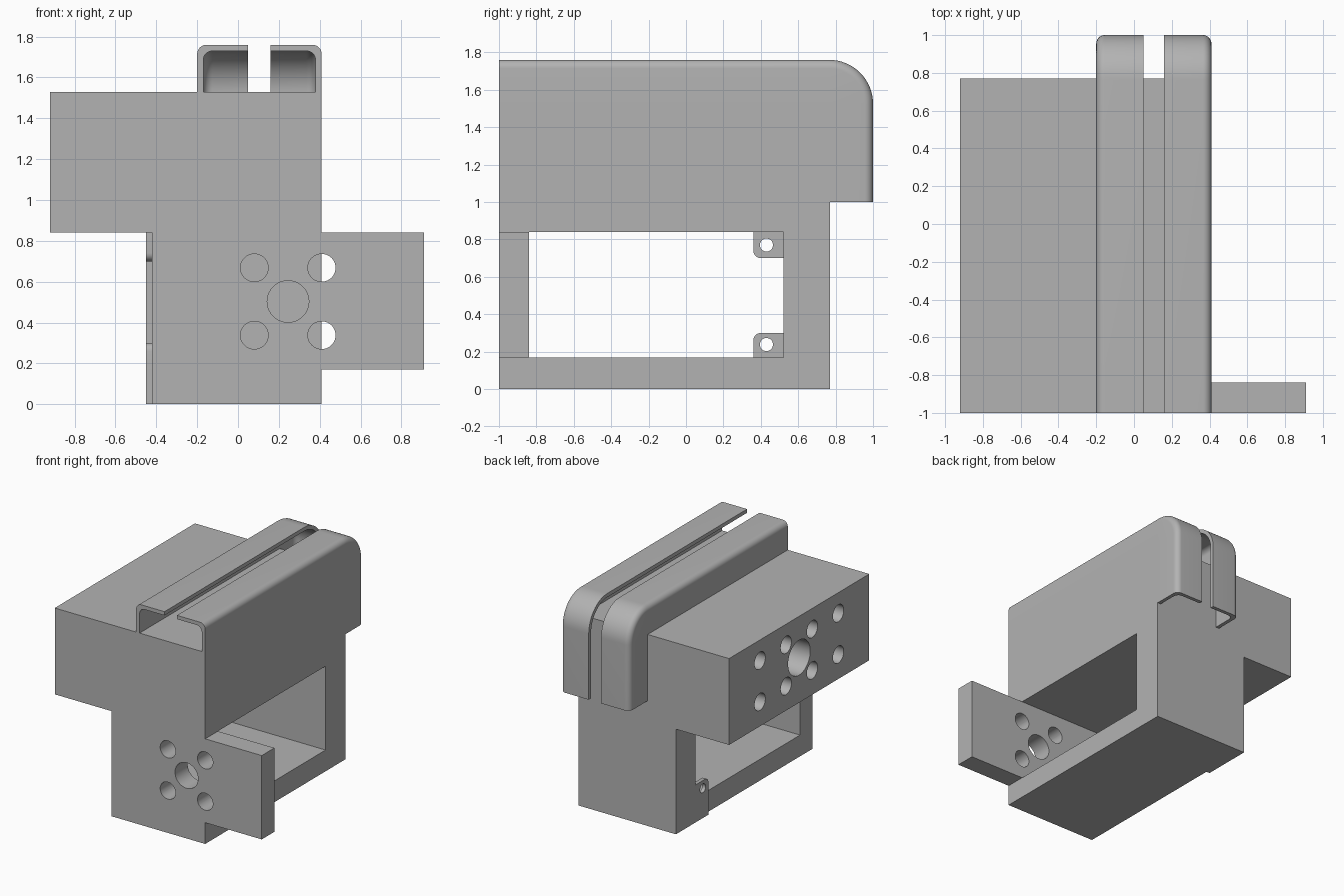
import bpy, bmesh, math
from mathutils import Matrix, Vector

default = bpy.data.objects.get("Cube")
if default:
    bpy.data.objects.remove(default, do_unlink=True)

GREY = (0.45, 0.45, 0.45, 1.0)
grey = bpy.data.materials.new("plain grey")
grey.use_nodes = True
grey.diffuse_color = GREY
for node in grey.node_tree.nodes:
    if node.type == 'BSDF_PRINCIPLED':
        node.inputs["Base Color"].default_value = GREY


def make_object(name, bm):
    bmesh.ops.recalc_face_normals(bm, faces=bm.faces[:])
    mesh = bpy.data.meshes.new(name)
    bm.to_mesh(mesh)
    bm.free()
    mesh.materials.append(grey)
    obj = bpy.data.objects.new(name, mesh)
    bpy.context.scene.collection.objects.link(obj)
    return obj


def activate(obj):
    bpy.context.view_layer.update()
    for other in bpy.context.view_layer.objects:
        other.select_set(False)
    obj.select_set(True)
    bpy.context.view_layer.objects.active = obj


def smooth(obj):
    activate(obj)
    bpy.ops.object.shade_smooth_by_angle(angle=math.radians(30))


def solid_from_boxes(boxes):
    """Fuse touching boxes into one closed skin without inner faces."""
    cuts = [sorted({v for b in boxes for v in b[2 * a:2 * a + 2]}) for a in range(3)]

    def filled(cell):
        if any(c < 0 or c >= len(cuts[a]) - 1 for a, c in enumerate(cell)):
            return False
        mid = [(cuts[a][c] + cuts[a][c + 1]) / 2 for a, c in enumerate(cell)]
        return any(all(b[2 * a] < mid[a] < b[2 * a + 1] for a in range(3)) for b in boxes)

    bm = bmesh.new()
    verts = {}

    def corner(key):
        if key not in verts:
            verts[key] = bm.verts.new([cuts[a][key[a]] for a in range(3)])
        return verts[key]

    cells = [(i, j, k) for i in range(len(cuts[0]) - 1)
             for j in range(len(cuts[1]) - 1) for k in range(len(cuts[2]) - 1)]
    for cell in filter(filled, cells):
        for axis in range(3):
            u, v = (axis + 1) % 3, (axis + 2) % 3
            for side in (0, 1):
                near = list(cell)
                near[axis] += 2 * side - 1
                if filled(near):
                    continue
                ring = []
                for du, dv in ((0, 0), (1, 0), (1, 1), (0, 1)):
                    key = list(cell)
                    key[axis] += side
                    key[u] += du
                    key[v] += dv
                    ring.append(corner(tuple(key)))
                bm.faces.new(ring if side else ring[::-1])
    bm.normal_update()
    return bm


# Body: upper block, floor, back wall, front plate, side pad with two lugs
TAB_Y, TAB_LOW, TAB_HIGH = 0.36, 0.30, 0.70
bm = solid_from_boxes([
    (-0.92, 0.41, -1, 0.77, 0.84, 1.53),
    (-0.42, 0.41, -1, 0.77, 0, 0.17),
    (-0.42, 0.41, 0.52, 0.77, 0, 0.84),
    (-0.42, 0.91, -1, -0.84, 0.17, 0.84),
    (-0.45, -0.42, 0.52, 0.77, 0, 0.84),
    (-0.45, -0.42, TAB_Y, 0.77, 0, 0.17),
    (-0.45, -0.42, TAB_Y, 0.52, 0.17, TAB_LOW),
    (-0.45, -0.42, TAB_Y, 0.52, TAB_HIGH, 0.84),
])
# Round the free corners of the lugs
lug_edges = [e for e in bm.edges if any(
    all(abs(v.co.x + 0.435) < 0.02 and abs(v.co.y - TAB_Y) < 1e-4
        and abs(v.co.z - z) < 1e-4 for v in e.verts)
    for z in (TAB_LOW, TAB_HIGH))]
bmesh.ops.bevel(bm, geom=lug_edges, offset=0.04, segments=6, profile=0.5, affect='EDGES')
body = make_object("bracket_body", bm)

# Drilled holes
drill = bmesh.new()


def hole(start, end, radius):
    a, b = Vector(start), Vector(end)
    turn = (b - a).to_track_quat('Z', 'Y').to_matrix().to_4x4()
    bmesh.ops.create_cone(drill, cap_ends=True, segments=40, radius1=radius, radius2=radius,
                          depth=(b - a).length, matrix=Matrix.Translation((a + b) / 2) @ turn)


STEP, SMALL = 0.165, 0.068
hole((0.245, -1.1, 0.503), (0.245, -0.7, 0.503), 0.102)
hole((-1, -0.115, 1.2), (-0.45, -0.115, 1.2), 0.14)
for up in (-STEP, STEP):
    for side in (-STEP, STEP):
        hole((0.245 + side, -1.1, 0.503 + up), (0.245 + side, -0.7, 0.503 + up), SMALL)
        for reach in (1, 3):
            y = -0.115 + reach * side
            hole((-1, y, 1.2 + up), (-0.62, y, 1.2 + up), SMALL)
for z in (0.238, 0.77):
    hole((-0.5, 0.43, z), (-0.38, 0.43, z), 0.035)
cutter = make_object("hole_cutter", drill)
cutter.hide_render = True

activate(body)
mod = body.modifiers.new("holes", 'BOOLEAN')
mod.operation = 'DIFFERENCE'
mod.solver = 'EXACT'
mod.object = cutter
bpy.ops.object.modifier_apply(modifier=mod.name)
bpy.data.objects.remove(cutter, do_unlink=True)
smooth(body)


# Cover: two mirrored angle sections swept over the top and down the back
def arc(cx, cy, radius, steps=8):
    angles = [math.pi / 2 * i / steps for i in range(steps + 1)]
    return [(cx + radius * math.sin(t), cy - radius * math.cos(t)) for t in angles]


MID, HALF, WALL, SLOT, DEEP, ROUND = 0.105, 0.305, 0.03, 0.055, 0.23, 0.045
BEND, BEND_Y, BEND_Z = 0.235, 0.765, 1.525
section = [(SLOT, 0)] + arc(HALF - ROUND, ROUND, ROUND) + [(HALF, DEEP), (HALF - WALL, DEEP)]
section += arc(HALF - WALL - ROUND, WALL + ROUND, ROUND)[::-1] + [(SLOT, WALL)]

# Each station holds a point on the outer path and its outward direction
stations = [(-1, BEND_Z + BEND, 0, 1)]
for i in range(17):
    t = math.pi / 2 * i / 16
    s, c = math.sin(t), math.cos(t)
    stations.append((BEND_Y + BEND * s, BEND_Z + BEND * c, s, c))
stations.append((BEND_Y + BEND, 1.0, 1, 0))

for name, sign in (("cover_left", 1), ("cover_right", -1)):
    bm = bmesh.new()
    rings = [[bm.verts.new((MID + sign * w, y - ny * d, z - nz * d)) for w, d in section]
             for y, z, ny, nz in stations]
    for r0, r1 in zip(rings, rings[1:]):
        for i in range(len(section)):
            j = (i + 1) % len(section)
            bm.faces.new((r0[i], r0[j], r1[j], r1[i]))
    bm.faces.new(rings[0])
    bm.faces.new(rings[-1][::-1])
    smooth(make_object(name, bm))
